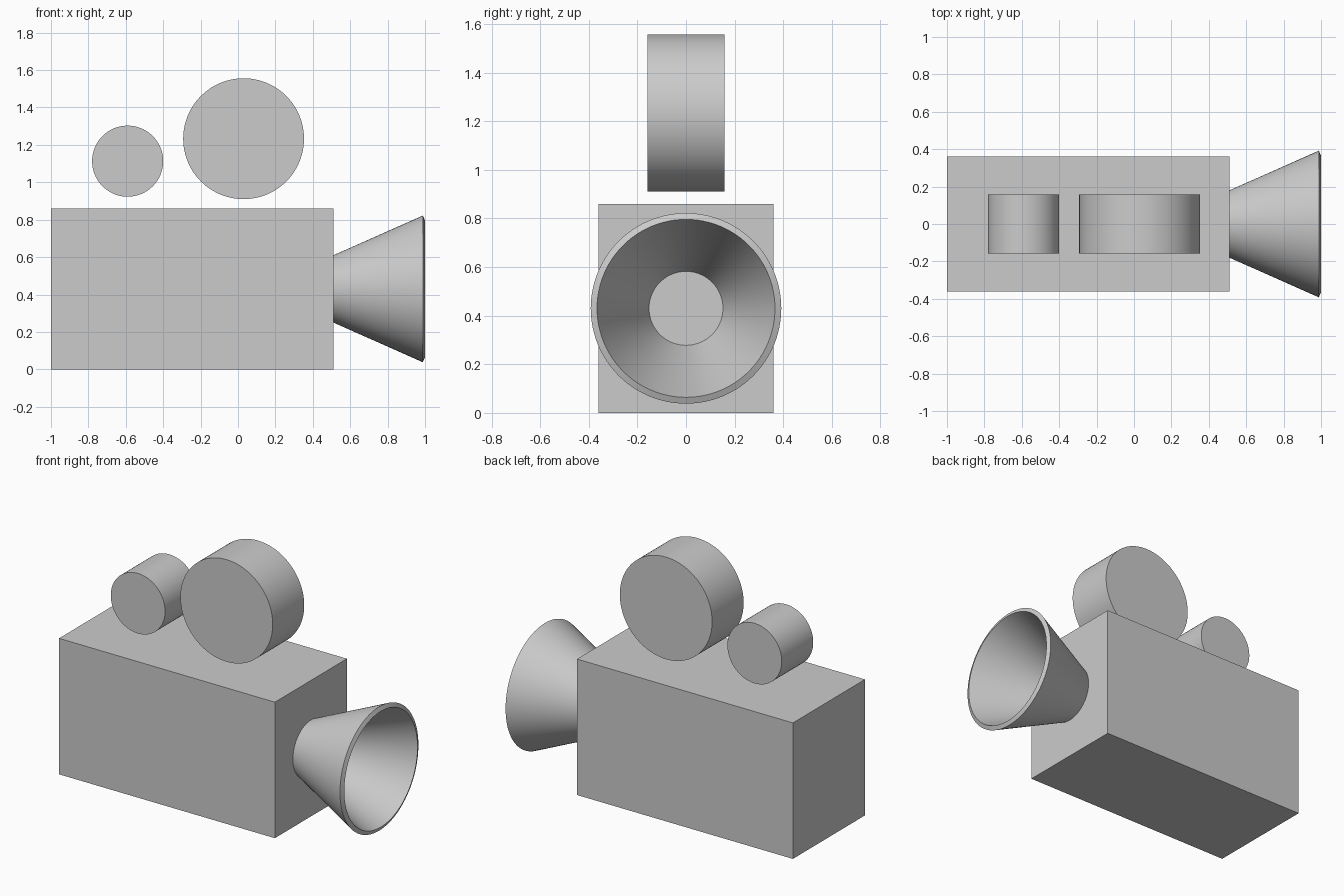
import bpy, bmesh, math
from mathutils import Matrix

default = bpy.data.objects.get("Cube")
if default:
    bpy.data.objects.remove(default, do_unlink=True)

SEGMENTS = 96
BODY_HEIGHT = 0.86
BODY_FRONT = 0.51


def finish(name, bm, location, smooth=True):
    bmesh.ops.recalc_face_normals(bm, faces=bm.faces)
    mesh = bpy.data.meshes.new(name)
    bm.to_mesh(mesh)
    bm.free()
    obj = bpy.data.objects.new(name, mesh)
    obj.location = location
    bpy.context.collection.objects.link(obj)
    if smooth:
        bpy.ops.object.select_all(action='DESELECT')
        bpy.context.view_layer.objects.active = obj
        obj.select_set(True)
        bpy.ops.object.shade_smooth_by_angle(angle=math.radians(30))
    return obj


def box(name, size, location):
    bm = bmesh.new()
    bmesh.ops.create_cube(bm, size=1)
    bmesh.ops.scale(bm, vec=size, verts=bm.verts)
    return finish(name, bm, location, smooth=False)


def reel(name, radius, x, z, depth=0.315):
    # Disc with its axle running along y
    bm = bmesh.new()
    bmesh.ops.create_cone(bm, cap_ends=True, segments=SEGMENTS, radius1=radius,
                          radius2=radius, depth=depth,
                          matrix=Matrix.Rotation(math.pi / 2, 4, 'X'))
    return finish(name, bm, (x, 0, z))


def horn(name, profile, location):
    # Closed wall profile of (x, radius) points turned around the x axis
    bm = bmesh.new()
    verts = [bm.verts.new((x, 0, r)) for x, r in profile]
    edges = [bm.edges.new((a, b)) for a, b in zip(verts, verts[1:] + verts[:1])]
    bmesh.ops.spin(bm, geom=verts + edges, cent=(0, 0, 0), axis=(1, 0, 0),
                   angle=math.tau, steps=SEGMENTS, use_merge=True)
    bmesh.ops.remove_doubles(bm, verts=bm.verts, dist=0.0001)
    return finish(name, bm, location)


# Camera body
box("camera_body", (1 + BODY_FRONT, 0.72, BODY_HEIGHT),
    ((BODY_FRONT - 1) / 2, 0, BODY_HEIGHT / 2))

# Film reels floating above the body
reel("small_film_reel", 0.19, -0.59, 1.113)
reel("large_film_reel", 0.323, 0.03, 1.233)

# Flared lens hood with a lip square to its wall
horn("lens_hood", [(0, 0.18), (0.478, 0.392), (0.49, 0.366), (0, 0.152)],
     (BODY_FRONT, 0, BODY_HEIGHT / 2))
